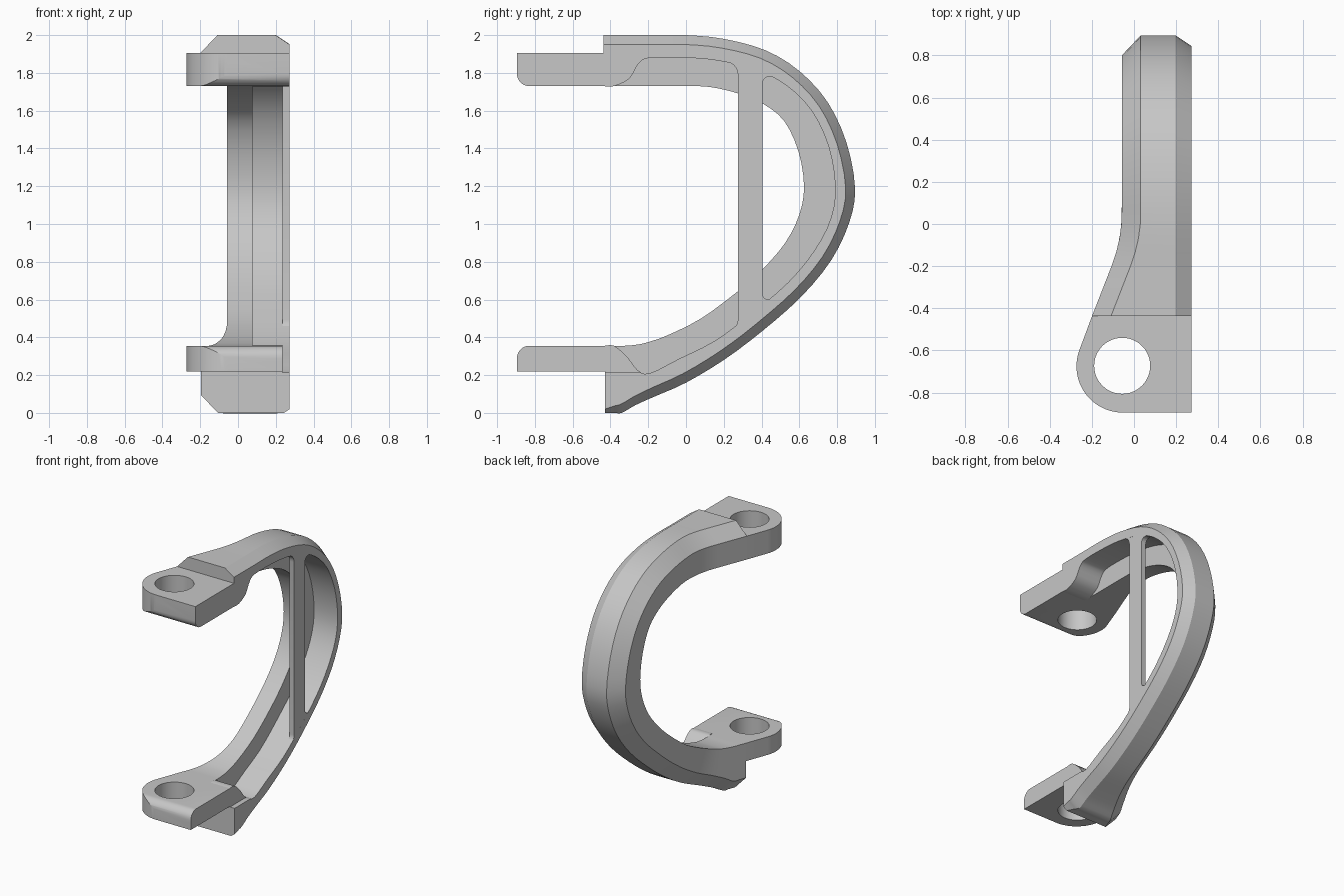
import bpy, bmesh, math
from mathutils import Vector

cube = bpy.data.objects.get("Cube")
if cube:
    bpy.data.objects.remove(cube, do_unlink=True)

grey = bpy.data.materials.new("plain grey")
grey.use_nodes = True
grey.diffuse_color = (0.57, 0.57, 0.57, 1)
grey.node_tree.nodes["Principled BSDF"].inputs["Base Color"].default_value = (0.57, 0.57, 0.57, 1)

RIGHT = 0.273   # open side of the arm
STEP = 0.235    # lower lug and its root stop short of that side
FLOOR = 0.078   # bottom of the pocket


def finish(name, bm):
    """Turn a bmesh into a grey object."""
    bmesh.ops.remove_doubles(bm, verts=bm.verts, dist=0.0005)
    bmesh.ops.recalc_face_normals(bm, faces=bm.faces)
    mesh = bpy.data.meshes.new(name)
    bm.to_mesh(mesh)
    bm.free()
    mesh.materials.append(grey)
    obj = bpy.data.objects.new(name, mesh)
    bpy.context.collection.objects.link(obj)
    return obj


def select_only(obj):
    bpy.ops.object.select_all(action='DESELECT')
    obj.select_set(True)
    bpy.context.view_layer.objects.active = obj


def smooth(obj, degrees=25):
    select_only(obj)
    bpy.ops.object.shade_smooth_by_angle(angle=math.radians(degrees))


def prism(name, points, depth):
    """Extrude a flat polygon along a vector."""
    bm = bmesh.new()
    face = bm.faces.new([bm.verts.new(p) for p in points])
    grown = bmesh.ops.extrude_face_region(bm, geom=[face])
    moved = [v for v in grown["geom"] if isinstance(v, bmesh.types.BMVert)]
    bmesh.ops.translate(bm, verts=moved, vec=depth)
    return finish(name, bm)


def boolean(obj, cutter, operation):
    mod = obj.modifiers.new("cut", 'BOOLEAN')
    mod.operation, mod.object, mod.solver = operation, cutter, 'EXACT'
    select_only(obj)
    bpy.ops.object.modifier_apply(modifier=mod.name)
    bpy.data.objects.remove(cutter, do_unlink=True)


def arc(cy, cz, radius, start, end, steps):
    """Points on a circle, angles in degrees."""
    angles = [math.radians(start + (end - start) * i / steps) for i in range(steps + 1)]
    return [(cy + radius * math.cos(a), cz + radius * math.sin(a)) for a in angles]


# Curved arm: stations of (outer edge, pocket edge, inner edge), each as y, z
STATIONS = [
    (-.437, 2, -.437, 1.73, -.437, 1.73), (-.38, 2, -.38, 1.73, -.38, 1.73),
    (-.3, 2, -.3, 1.77, -.32, 1.73), (-.25, 2, -.25, 1.85, -.25, 1.73),
    (-.19, 2, -.19, 1.88, -.19, 1.73), (0, 2, 0, 1.88, 0, 1.73),
    (.2, 1.98, .17, 1.865, .13, 1.725), (.42, 1.92, .36, 1.82, .28, 1.69),
    (.6, 1.81, .53, 1.735, .41, 1.635), (.75, 1.645, .665, 1.6, .52, 1.545),
    (.85, 1.43, .755, 1.41, .595, 1.385), (.895, 1.19, .79, 1.2, .625, 1.2),
    (.865, 1.01, .767, 1.03, .6, 1.05), (.77, .81, .68, .86, .525, .9),
    (.61, .615, .54, .69, .405, .76), (.4, .43, .34, .52, .27, .64),
    (.2, .28, .15, .38, .08, .5), (0, .16, -.04, .285, -.1, .41),
    (-.17, .085, -.19, .21, -.21, .372), (-.27, .04, -.255, .225, -.27, .36),
    (-.34, 0, -.31, .295, -.33, .355), (-.38, 0, -.38, .355, -.38, .355),
    (-.43, 0, -.43, .355, -.43, .355),
]


def refine(rows, steps):
    """Smooth curve through the stations."""
    out = []
    for i in range(len(rows) - 1):
        a, b, c, d = (rows[min(max(k, 0), len(rows) - 1)] for k in range(i - 1, i + 3))
        for s in range(steps):
            t = s / steps
            out.append([q + t / 2 * (r - p + t * (2 * p - 5 * q + 4 * r - u + t * (3 * (q - r) + u - p)))
                        for p, q, r, u in zip(a, b, c, d)])
    return out + [list(rows[-1])]


def left_edge(y):
    """Side of the arm, flaring out towards the lugs."""
    d = max(0, 0.05 - y)
    return -0.058 - (0.78 * d * d if d < 0.25 else 0.39 * (d - 0.125))


def section(row):
    outer, pocket, inner = (Vector(row[i:i + 2]) for i in (0, 2, 4))
    inward = (inner - outer).normalized()
    bevel, ledge, ledge_x = 0.05, pocket, RIGHT
    if outer.y < 0.5 and outer.x < -0.18:
        # Foot of the arm: bevel fades out and the lug root steps in
        bevel -= 0.03 * min(1, max(0, (-0.34 - outer.x) / 0.09))
        ledge_x = STEP
        if pocket.y > 0.215:
            ledge = outer.lerp(pocket, (0.215 - outer.y) / (pocket.y - outer.y))
    side, edge = outer + inward * 0.095, outer + inward * bevel
    shape = [(left_edge(side.x), side), (left_edge(outer.x) + 0.09, outer),
             (RIGHT - 1.5 * bevel, outer), (RIGHT, edge), (RIGHT, ledge),
             (ledge_x, ledge), (ledge_x, pocket),
             (FLOOR, pocket), (FLOOR, inner), (left_edge(inner.x), inner)]
    return [(x, p.x, p.y) for x, p in shape]


bm = bmesh.new()
rings = [[bm.verts.new(p) for p in section(row)] for row in refine(STATIONS, 3)]
for a, b in zip(rings, rings[1:]):
    for i in range(len(a)):
        j = (i + 1) % len(a)
        bm.faces.new((a[i], a[j], b[j], b[i]))
# End caps leave out the collapsed corners
bm.faces.new(rings[0][:5] + rings[0][9:])
bm.faces.new(rings[-1][:7] + rings[-1][9:])
bmesh.ops.dissolve_degenerate(bm, dist=0.0005, edges=bm.edges)
smooth(finish("curved_arm", bm))

# Upright strut across the pocket, with filleted roots
outline = [(0.2, 1.88)] + arc(0.205, 1.79, 0.07, 90, 0, 6)
outline += arc(0.215, 0.495, 0.06, 0, -60, 5) + [(0.25, 0.42), (0.47, 0.6)]
outline += arc(0.435, 0.63, 0.03, 300, 180, 6) + arc(0.44, 1.745, 0.035, 180, 70, 6)
outline += [(0.45, 1.81)]
smooth(prism("upright_strut", [(STEP, y, z) for y, z in outline], (RIGHT - STEP - 0.0002, 0, 0)))


def lug(name, right, back, low, high, rounded_top):
    """Flat eye with a rounded end, a hole and one rounded front edge."""
    plan = [(right, back), (right, -0.895)] + arc(-0.053, -0.675, 0.22, 270, 160, 24)
    plan.append((left_edge(back), back))
    body = prism(name, [(x, y, low) for x, y in plan], (0, 0, high - low))
    r = 0.065
    if rounded_top:
        profile = [(0, low), (-0.895, low)] + arc(-0.895 + r, high - r, r, 180, 90, 8) + [(0, high)]
    else:
        profile = [(0, high), (-0.895, high)] + arc(-0.895 + r, low + r, r, 180, 270, 8) + [(0, low)]
    boolean(body, prism("lug_profile", [(-0.5, y, z) for y, z in profile], (1, 0, 0)), 'INTERSECT')
    circle = arc(-0.056, -0.673, 0.133, 0, 360, 48)[:-1]
    boolean(body, prism("hole_cutter", [(x, y, low - 0.1) for x, y in circle], (0, 0, 0.4)), 'DIFFERENCE')
    smooth(body)


lug("upper_lug", RIGHT, -0.437, 1.73, 1.905, False)
lug("lower_lug", STEP, -0.43, 0.22, 0.355, True)
